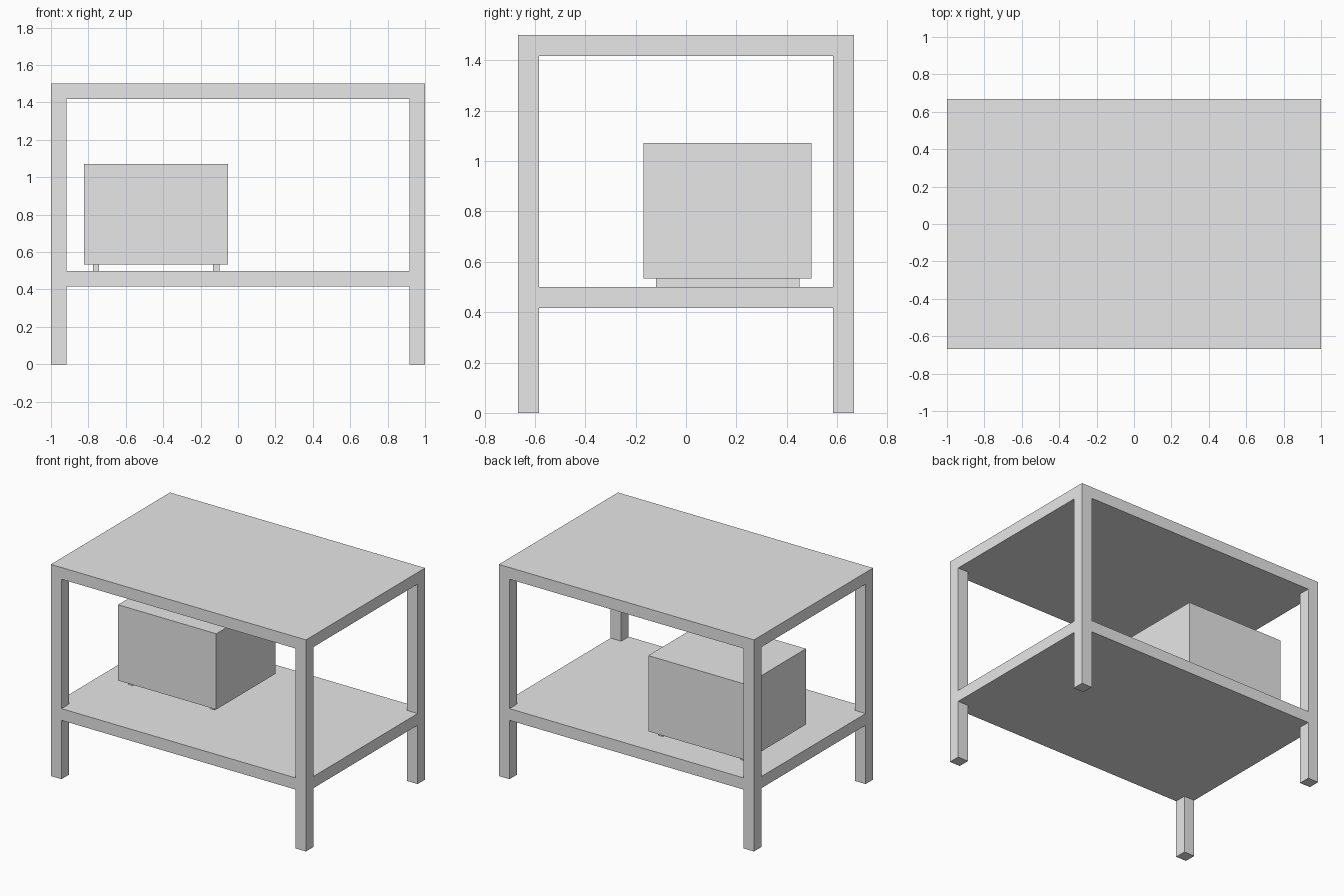
import bpy
import bmesh

cube = bpy.data.objects.get("Cube")
if cube:
    bpy.data.objects.remove(cube, do_unlink=True)

# Overall dimensions
HALF_X, HALF_Y, HEIGHT = 1.0, 0.667, 1.5
POST = 0.083           # leg width and slab thickness
SHELF_TOP = 0.5

GREY = (0.8, 0.8, 0.8, 1.0)
grey = bpy.data.materials.new("plain grey")
grey.use_nodes = True
grey.diffuse_color = GREY
grey.node_tree.nodes["Principled BSDF"].inputs["Base Color"].default_value = GREY


def prism(name, outline, z0, z1):
    """Extrude a flat outline from z0 up to z1."""
    bm = bmesh.new()
    base = bm.faces.new([bm.verts.new((x, y, z0)) for x, y in outline])
    top = bmesh.ops.extrude_face_region(bm, geom=[base], use_keep_orig=True)
    moved = [v for v in top["geom"] if isinstance(v, bmesh.types.BMVert)]
    bmesh.ops.translate(bm, verts=moved, vec=(0, 0, z1 - z0))
    bmesh.ops.recalc_face_normals(bm, faces=bm.faces)
    mesh = bpy.data.meshes.new(name)
    bm.to_mesh(mesh)
    bm.free()
    mesh.materials.append(grey)
    obj = bpy.data.objects.new(name, mesh)
    bpy.context.collection.objects.link(obj)
    return obj


def box(name, x0, x1, y0, y1, z0, z1):
    return prism(name, [(x0, y0), (x1, y0), (x1, y1), (x0, y1)], z0, z1)


# Table top
box("table_top", -HALF_X, HALF_X, -HALF_Y, HALF_Y, HEIGHT - POST, HEIGHT)

# Four corner legs
for side, sx in (("left", 1), ("right", -1)):
    for end, sy in (("front", -1), ("back", 1)):
        xs = sorted((sx * HALF_X, sx * (HALF_X - POST)))
        ys = sorted((sy * HALF_Y, sy * (HALF_Y - POST)))
        box(f"{end}_{side}_leg", *xs, *ys, 0, HEIGHT - POST)

# Lower shelf, notched at the corners around the legs
ix, iy = HALF_X - POST, HALF_Y - POST
notched = []
for sx, sy in ((1, 1), (-1, 1), (-1, -1), (1, -1)):
    corner = [(sx * HALF_X, sy * iy), (sx * ix, sy * iy), (sx * ix, sy * HALF_Y)]
    notched += corner if sx * sy > 0 else corner[::-1]
prism("lower_shelf", notched, SHELF_TOP - POST, SHELF_TOP)

# Cabinet standing on two runners
CX, CY, RUNNER_TOP = -0.438, 0.165, 0.534
box("cabinet", CX - 0.385, CX + 0.385, CY - 0.333, CY + 0.333, RUNNER_TOP, 1.071)
for side, sx in (("left", 1), ("right", -1)):
    x = CX + sx * 0.321
    box(f"{side}_runner", x - 0.017, x + 0.017, CY - 0.285, CY + 0.285,
        SHELF_TOP, RUNNER_TOP)
